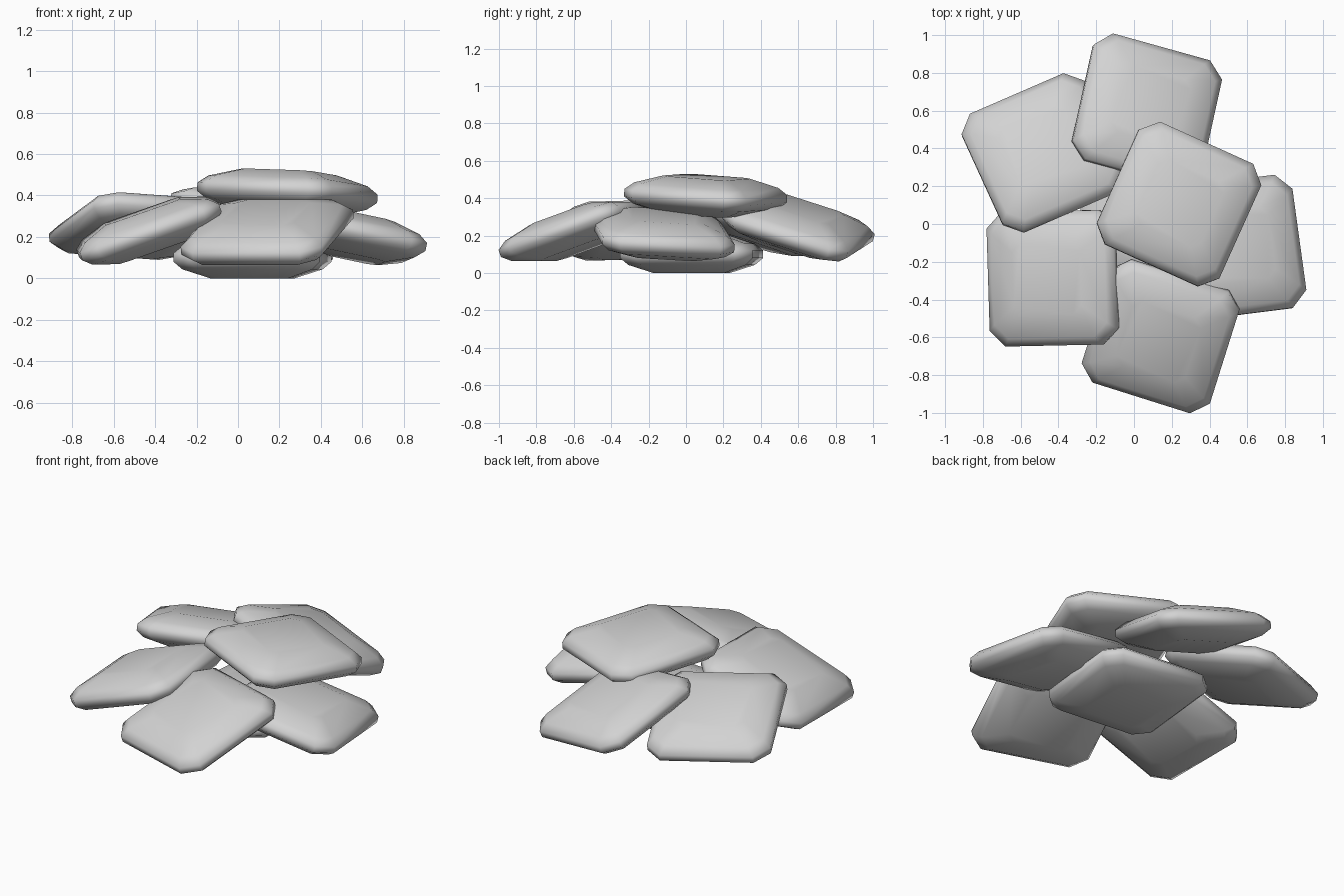
import bpy, bmesh, math
from mathutils import Matrix, Vector

if "Cube" in bpy.data.objects:
    bpy.data.objects.remove(bpy.data.objects["Cube"])

stone = bpy.data.materials.new("light_grey")
stone.diffuse_color = (0.65, 0.65, 0.65, 1)
stone.use_nodes = True
stone.node_tree.nodes["Principled BSDF"].inputs["Base Color"].default_value = stone.diffuse_color

# Half section of a slab: (half width, height), bottom to top
SECTION = [(0.19, -0.10), (0.315, -0.057), (0.356, -0.02),
           (0.356, 0.02), (0.315, 0.057), (0.19, 0.10)]


def slab(name, center, yaw, slope_u, slope_v):
    """Pillow-like square slab with clipped corners, tilted by two slopes."""
    bm = bmesh.new()
    rings = []
    for half, z in SECTION:
        cut = half * 0.76
        ring = []
        for k in range(4):
            turn = Matrix.Rotation(k * math.pi / 2, 3, 'Z')
            for x, y in ((half, -cut), (half, cut)):
                ring.append(bm.verts.new(turn @ Vector((x, y, z))))
        rings.append(ring)
    for low, high in zip(rings, rings[1:]):
        for i in range(8):
            j = (i + 1) % 8
            bm.faces.new((low[i], low[j], high[j], high[i]))
    bm.faces.new(rings[0][::-1])
    bm.faces.new(rings[-1])
    for f in bm.faces:
        f.smooth = True

    normal = Vector((-slope_u, -slope_v, 1))
    tilt = Vector((0, 0, 1)).rotation_difference(normal).to_matrix().to_4x4()
    bm.transform(Matrix.Translation(center)
                 @ Matrix.Rotation(math.radians(yaw), 4, 'Z') @ tilt)
    mesh = bpy.data.meshes.new(name)
    bm.to_mesh(mesh)
    bm.free()
    mesh.materials.append(stone)
    obj = bpy.data.objects.new(name, mesh)
    bpy.context.collection.objects.link(obj)


# Base slab, ring of five leaning slabs, and the top slab
slab("base_slab", (0.07, 0.03, 0.10), -6, 0, 0)
slab("back_left_slab", (-0.478, 0.376, 0.252), 24, -0.07, -0.31)
slab("back_slab", (0.068, 0.601, 0.25), -14, -0.18, -0.32)
slab("right_slab", (0.526, -0.126, 0.208), 7.5, -0.21, -0.06)
slab("front_slab", (0.141, -0.594, 0.222), -17.5, 0, 0.35)
slab("front_left_slab", (-0.43, -0.287, 0.23), 1.5, 0.35, 0.03)
slab("top_slab", (0.238, 0.105, 0.413), -24.3, -0.03, -0.07)
